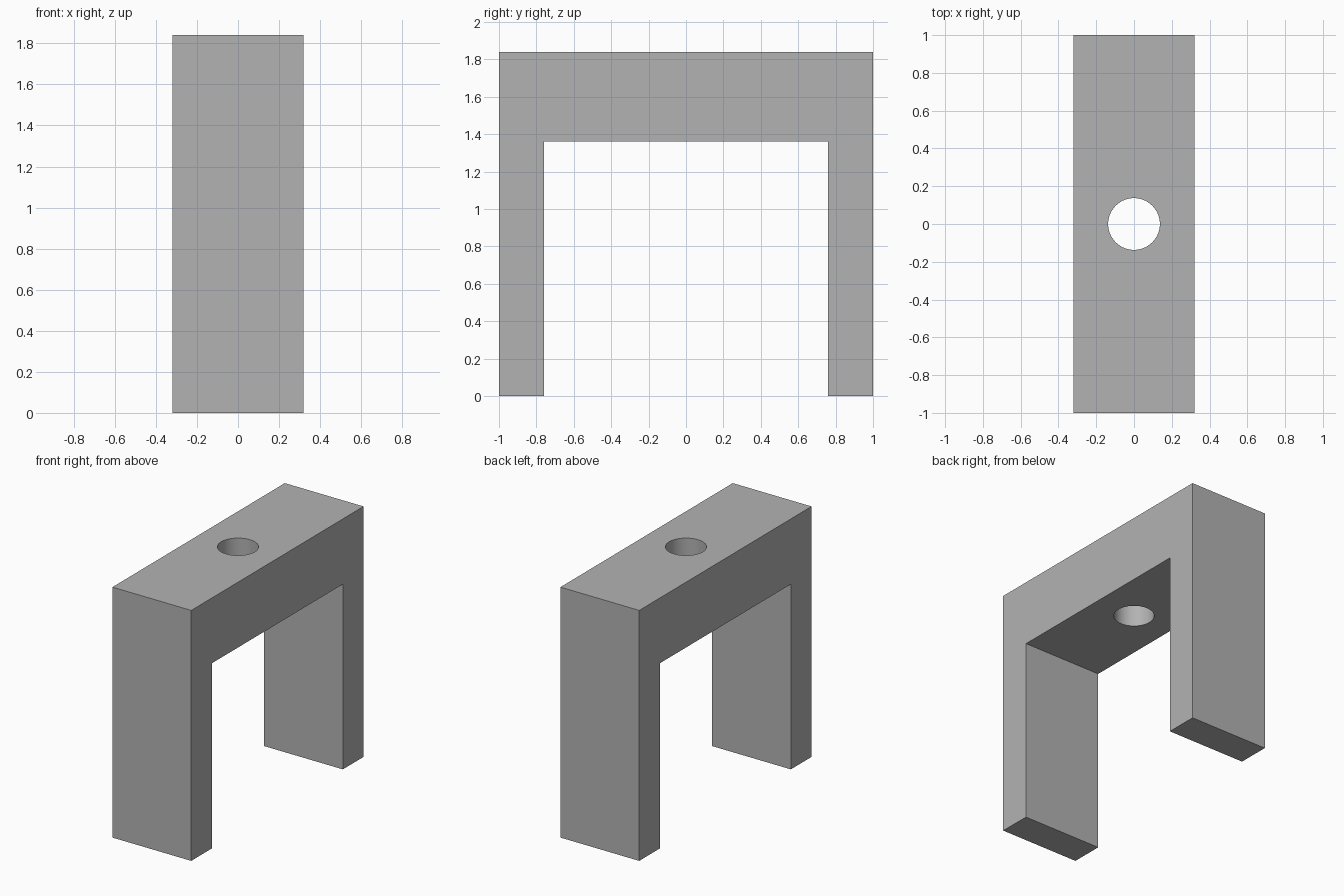
import bpy
import bmesh
import math

default_cube = bpy.data.objects.get("Cube")
if default_cube:
    bpy.data.objects.remove(default_cube, do_unlink=True)

WIDTH, LENGTH, HEIGHT = 0.64, 2.0, 1.84
LEG, UNDERSIDE = 0.24, 1.36
HOLE_RADIUS = 0.137

# Plain grey material
grey = bpy.data.materials.new("plain_grey")
grey.use_nodes = True
colour = (0.45, 0.45, 0.45, 1)
grey.diffuse_color = colour
grey.node_tree.nodes["Principled BSDF"].inputs["Base Color"].default_value = colour

# Bracket: a U-shaped side profile extruded across its width
outer = LENGTH / 2
inner = outer - LEG
profile = [(-outer, 0), (-inner, 0), (-inner, UNDERSIDE), (inner, UNDERSIDE),
           (inner, 0), (outer, 0), (outer, HEIGHT), (-outer, HEIGHT)]
bm = bmesh.new()
side = bm.faces.new([bm.verts.new((-WIDTH / 2, y, z)) for y, z in profile])
extruded = bmesh.ops.extrude_face_region(bm, geom=[side])["geom"]
moved = [v for v in extruded if isinstance(v, bmesh.types.BMVert)]
bmesh.ops.translate(bm, verts=moved, vec=(WIDTH, 0, 0))
bmesh.ops.recalc_face_normals(bm, faces=bm.faces)
mesh = bpy.data.meshes.new("bracket")
bm.to_mesh(mesh)
bm.free()
mesh.materials.append(grey)
bracket = bpy.data.objects.new("bracket", mesh)
bpy.context.collection.objects.link(bracket)

# Round hole through the crossbar
bpy.ops.mesh.primitive_cylinder_add(vertices=64, radius=HOLE_RADIUS, depth=1,
                                    location=(0, 0, (HEIGHT + UNDERSIDE) / 2))
cutter = bpy.context.object
cutter.name = "hole_cutter"
cutter.hide_render = True
cutter.data.materials.append(grey)

cut = bracket.modifiers.new("hole", "BOOLEAN")
cut.operation = "DIFFERENCE"
cut.solver = "EXACT"
cut.object = cutter
bpy.ops.object.select_all(action="DESELECT")
bracket.select_set(True)
bpy.context.view_layer.objects.active = bracket
bpy.ops.object.modifier_apply(modifier=cut.name)
bpy.data.objects.remove(cutter, do_unlink=True)

# Smooth hole wall, crisp edges elsewhere
bpy.ops.object.shade_smooth_by_angle(angle=math.radians(30))
